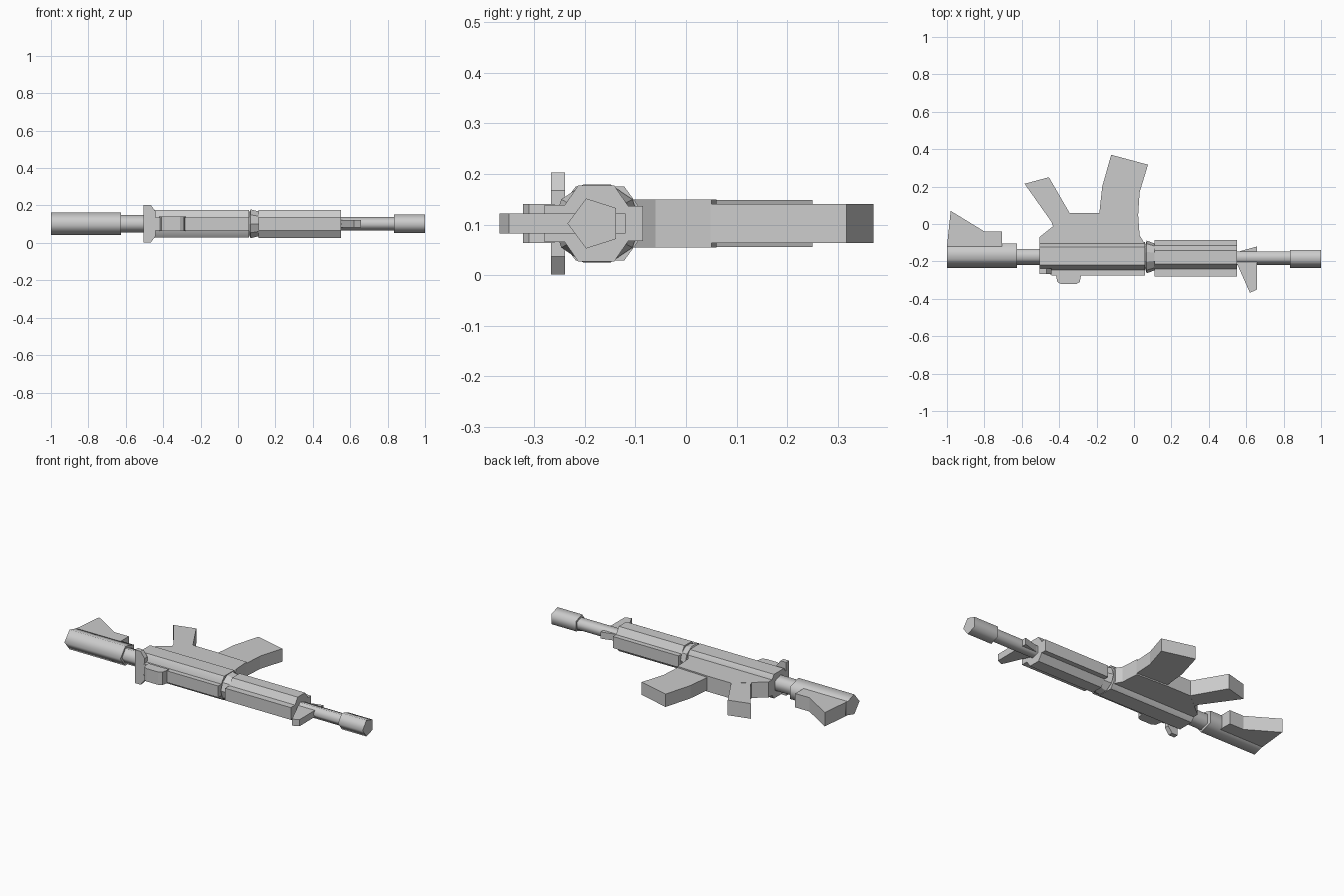
import bpy, bmesh, math

if "Cube" in bpy.data.objects:
    bpy.data.objects.remove(bpy.data.objects["Cube"])

ZC = 0.102   # height of the long axis
YC = -0.176  # sideways position of the barrel line


def finish(name, bm, smooth=None):
    bmesh.ops.recalc_face_normals(bm, faces=bm.faces[:])
    mesh = bpy.data.meshes.new(name)
    bm.to_mesh(mesh)
    bm.free()
    ob = bpy.data.objects.new(name, mesh)
    bpy.context.collection.objects.link(ob)
    if smooth:
        bpy.ops.object.select_all(action='DESELECT')
        ob.select_set(True)
        bpy.context.view_layer.objects.active = ob
        bpy.ops.object.shade_smooth_by_angle(angle=math.radians(smooth))
    return ob


def loft(name, sections, smooth=None):
    """Join matching rings of 3D points and cap both ends."""
    bm = bmesh.new()
    rings = [[bm.verts.new(p) for p in s] for s in sections]
    n = len(rings[0])
    for a, b in zip(rings, rings[1:]):
        for i in range(n):
            j = (i + 1) % n
            bm.faces.new((a[i], a[j], b[j], b[i]))
    bm.faces.new(rings[0])
    bm.faces.new(rings[-1][::-1])
    return finish(name, bm, smooth)


def slab(name, profile, half):
    """Plate cut from an x-y outline, centred in thickness."""
    return loft(name, [[(x, y, ZC + s * half) for x, y in profile] for s in (-1, 1)])


def box(name, x0, x1, y0, y1, half):
    return slab(name, [(x0, y0), (x1, y0), (x1, y1), (x0, y1)], half)


def ring(x, n, ry, rz, y=YC, turn=math.pi):
    return [(x, y + ry * math.cos(turn + math.tau * i / n),
             ZC + rz * math.sin(turn + math.tau * i / n)) for i in range(n)]


def tube(name, x0, x1, ry, rz, y=YC):
    return loft(name, [ring(x, 5, ry, rz, y) for x in (x0, x1)], 80)


def octagon(x, y0, y1, half):
    cy, cz = 0.027, 0.036
    q = [(y0, cz), (y0 + cy, half), (y1 - cy, half), (y1, cz)]
    q += [(y, -z) for y, z in reversed(q)]
    return [(x, y, ZC + z) for y, z in q]


# Five-sided tubes along the axis
tube("muzzle", 0.835, 1.0, 0.053, 0.052, -0.181)
tube("barrel", 0.53, 0.85, 0.039, 0.037, -0.179)
tube("buffer_tube", -0.64, -0.49, 0.047, 0.049, -0.171)
tube("stock_body", -1.0, -0.625, 0.072, 0.063, -0.163)

# Stock underside
slab("stock_heel", [(-1.0, -0.12), (-0.98, 0.07), (-0.80, -0.04), (-0.705, -0.04),
                    (-0.705, -0.12)], 0.042)

# Receiver
loft("upper_receiver", [octagon(x, -0.245, -0.095, 0.073) for x in (-0.505, 0.06)], 50)
box("receiver_rail", -0.44, 0.06, -0.275, -0.22, 0.035)
slab("lower_receiver", [(-0.505, -0.14), (-0.505, -0.07), (-0.43, -0.01), (-0.345, 0.06),
                        (-0.185, 0.06), (0.022, 0.05), (0.03, -0.06), (0.06, -0.11),
                        (0.06, -0.14)], 0.047)

# Grip and curved magazine
slab("grip", [(-0.43, -0.02), (-0.44, 0.01), (-0.585, 0.215), (-0.455, 0.25),
              (-0.345, 0.06), (-0.33, -0.02)], 0.046)
slab("magazine", [(-0.185, 0.03), (-0.183, 0.08), (-0.17, 0.2), (-0.122, 0.37),
                  (0.075, 0.317), (0.03, 0.17), (0.021, 0.03)], 0.039)

# Collar between receiver and handguard
loft("collar", [ring(0.06, 10, 0.065, 0.065), ring(0.068, 10, 0.087, 0.081),
                ring(0.11, 10, 0.072, 0.07)])

# Handguard with rails above and below
loft("handguard", [octagon(x, -0.24, -0.115, 0.075) for x in (0.11, 0.55)])
box("handguard_top_rail", 0.11, 0.55, -0.28, -0.22, 0.037)
box("handguard_bottom_rail", 0.11, 0.55, -0.13, -0.085, 0.035)

# Sights
slab("front_sight", [(0.545, -0.2), (0.62, -0.368), (0.658, -0.35), (0.658, -0.12),
                     (0.55, -0.15)], 0.02)
slab("rear_sight", [(-0.42, -0.26), (-0.41, -0.31), (-0.39, -0.322), (-0.31, -0.322),
                    (-0.29, -0.31), (-0.28, -0.26)], 0.039)
box("rear_sight_base", -0.45, -0.41, -0.27, -0.23, 0.03)

# Charging handle with chamfered wings
wing = [(-0.505, 0.092), (-0.505, 0.101), (-0.467, 0.101), (-0.44, 0.065)]
outline = wing + [(x, -z) for x, z in reversed(wing)]
loft("charging_handle", [[(x, y, ZC + z) for x, z in outline] for y in (-0.267, -0.239)])
